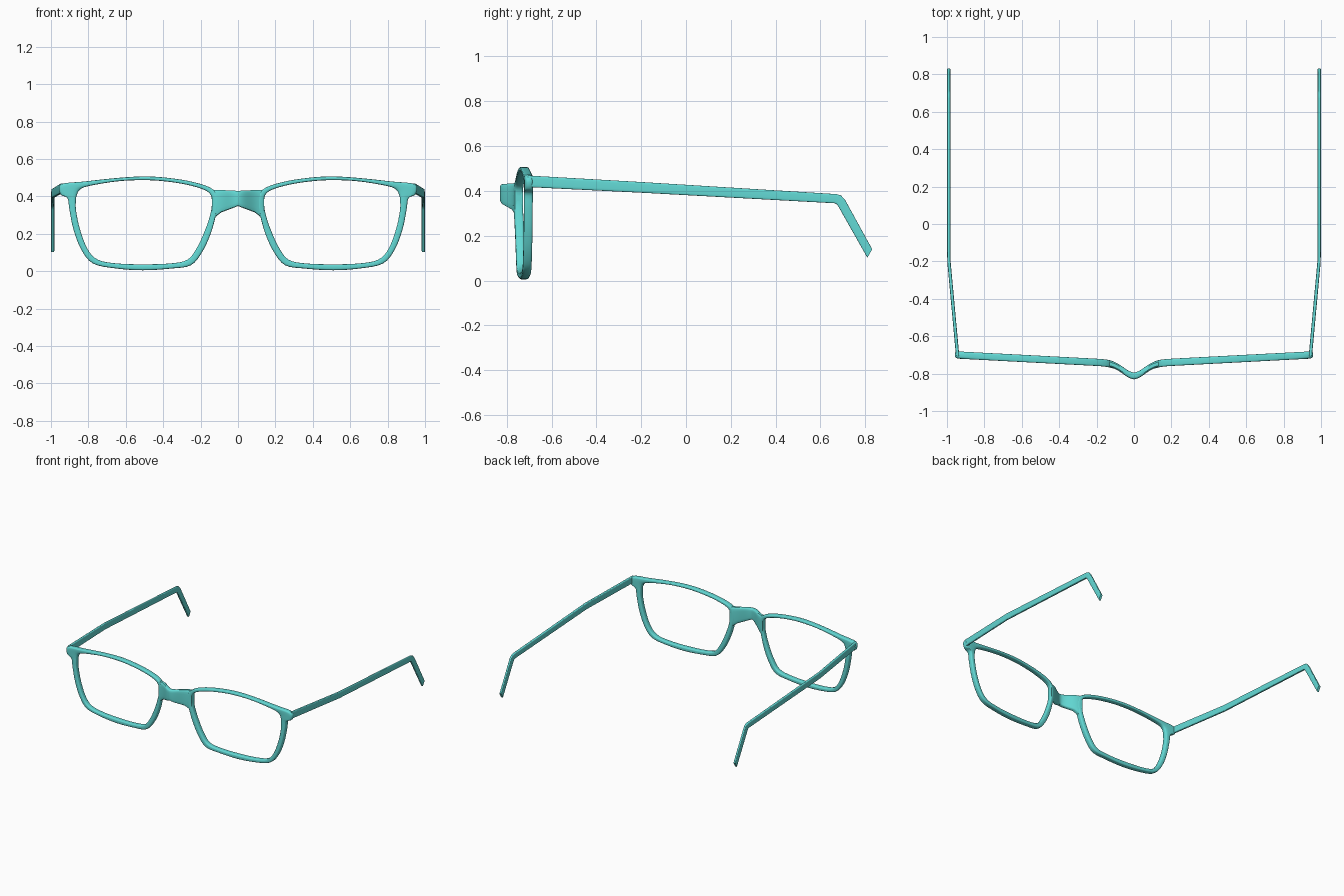
import bpy, bmesh, math
from mathutils import Vector

if "Cube" in bpy.data.objects:
    bpy.data.objects.remove(bpy.data.objects["Cube"])

teal = bpy.data.materials.new("teal")
teal.diffuse_color = (0.125, 0.698, 0.667, 1)
teal.use_nodes = True
teal.node_tree.nodes["Principled BSDF"].inputs["Base Color"].default_value = teal.diffuse_color


def section(center, u, v, power, n=16):
    """Rounded-box cross-section spanned by the half-axes u and v."""
    pts = []
    for i in range(n):
        a = 2 * math.pi * (i + 0.5) / n
        c, s = math.cos(a), math.sin(a)
        pts.append(center + u * math.copysign(abs(c) ** (2 / power), c)
                   + v * math.copysign(abs(s) ** (2 / power), s))
    return pts


def loft(name, sections, closed=False, mirror=False):
    """Skin a row of cross-sections, as a closed ring or with capped ends."""
    bm = bmesh.new()
    rings = [[bm.verts.new(p) for p in s] for s in sections]
    n = len(rings[0])
    for k in range(len(rings) if closed else len(rings) - 1):
        a, b = rings[k], rings[(k + 1) % len(rings)]
        for i in range(n):
            j = (i + 1) % n
            bm.faces.new((a[i], a[j], b[j], b[i]))
    if not closed:
        bm.faces.new(rings[0])
        bm.faces.new(rings[-1])
    bmesh.ops.recalc_face_normals(bm, faces=bm.faces)
    mesh = bpy.data.meshes.new(name)
    bm.to_mesh(mesh)
    bm.free()
    obj = bpy.data.objects.new(name, mesh)
    bpy.context.collection.objects.link(obj)
    mesh.materials.append(teal)
    bpy.ops.object.select_all(action='DESELECT')
    obj.select_set(True)
    bpy.context.view_layer.objects.active = obj
    bpy.ops.object.shade_smooth_by_angle(angle=math.radians(40))
    if mirror:
        obj.modifiers.new("mirror", 'MIRROR').use_mirror_merge = False
    return obj


def front_y(x):
    """Bow of the frame front, pushed forward at the nose."""
    return -0.75 + 0.0525 * abs(x) - 0.062 * math.exp(-(x / 0.08) ** 2)


def catmull(p0, p1, p2, p3, t):
    return tuple(0.5 * (2 * b + (c - a) * t + (2 * a - 5 * b + 4 * c - d) * t * t
                        + (3 * b - a - 3 * c + d) * t ** 3)
                 for a, b, c, d in zip(p0, p1, p2, p3))


# Lens rims: inner x, z and outer x, z pairs running round the opening
rim_pairs = [
    (0.140, 0.36, 0.105, 0.36), (0.155, 0.42, 0.130, 0.435),
    (0.250, 0.457, 0.235, 0.476), (0.385, 0.480, 0.380, 0.500),
    (0.510, 0.487, 0.510, 0.507), (0.650, 0.480, 0.655, 0.498),
    (0.800, 0.455, 0.820, 0.480), (0.845, 0.435, 0.947, 0.465),
    (0.862, 0.405, 0.950, 0.412), (0.867, 0.370, 0.912, 0.390),
    (0.865, 0.320, 0.901, 0.325), (0.845, 0.225, 0.879, 0.220),
    (0.805, 0.120, 0.838, 0.115), (0.750, 0.062, 0.775, 0.041),
    (0.650, 0.042, 0.655, 0.015), (0.510, 0.037, 0.510, 0.005),
    (0.360, 0.042, 0.360, 0.014), (0.270, 0.062, 0.252, 0.032),
    (0.220, 0.125, 0.190, 0.105), (0.180, 0.210, 0.146, 0.200),
    (0.152, 0.290, 0.120, 0.290)]
rim_sections = []
count = len(rim_pairs)
for k in range(count):
    for t in (0, 0.25, 0.5, 0.75):
        q = [rim_pairs[(k + d) % count] for d in (-1, 0, 1, 2)]
        xi, zi, xo, zo = catmull(*q, t)
        center = Vector(((xi + xo) / 2, 0, (zi + zo) / 2))
        u = Vector(((xo - xi) / 2, 0, (zo - zi) / 2))
        pts = section(center, u, Vector((0, 0.0195, 0)), 4)
        for p in pts:
            p.y += front_y(p.x)
        rim_sections.append(pts)
loft("lens_rim", rim_sections, closed=True, mirror=True)

# Nose bridge: arched strip that flares down towards the rims
bridge_sections = []
for i in range(-14, 15):
    x = i * 0.01
    top = 0.430 + 0.005 * min(1, abs(x) / 0.1)
    bottom = 0.348 - 0.038 * abs(x) / 0.1 - 0.4 * max(0, abs(x) - 0.09)
    bridge_sections.append(section(
        Vector((x, front_y(x), (top + bottom) / 2)),
        Vector((0, 0, (top - bottom) / 2)), Vector((0, 0.0185, 0)), 5))
loft("nose_bridge", bridge_sections)

# Temples: x, then upper y, z and lower y, z along the arm and ear hook
arm_stations = [
    (0.943, -0.705, 0.469, -0.705, 0.417), (0.9895, -0.200, 0.440, -0.200, 0.392),
    (0.991, 0.672, 0.386, 0.662, 0.345), (0.991, 0.692, 0.380, 0.672, 0.341),
    (0.991, 0.710, 0.360, 0.681, 0.328), (0.991, 0.831, 0.140, 0.809, 0.102)]
arm_sections = []
for x, y1, z1, y2, z2 in arm_stations:
    arm_sections.append(section(
        Vector((x, (y1 + y2) / 2, (z1 + z2) / 2)),
        Vector((0, (y1 - y2) / 2, (z1 - z2) / 2)), Vector((0.009, 0, 0)), 5))
loft("temple_arm", arm_sections, mirror=True)
